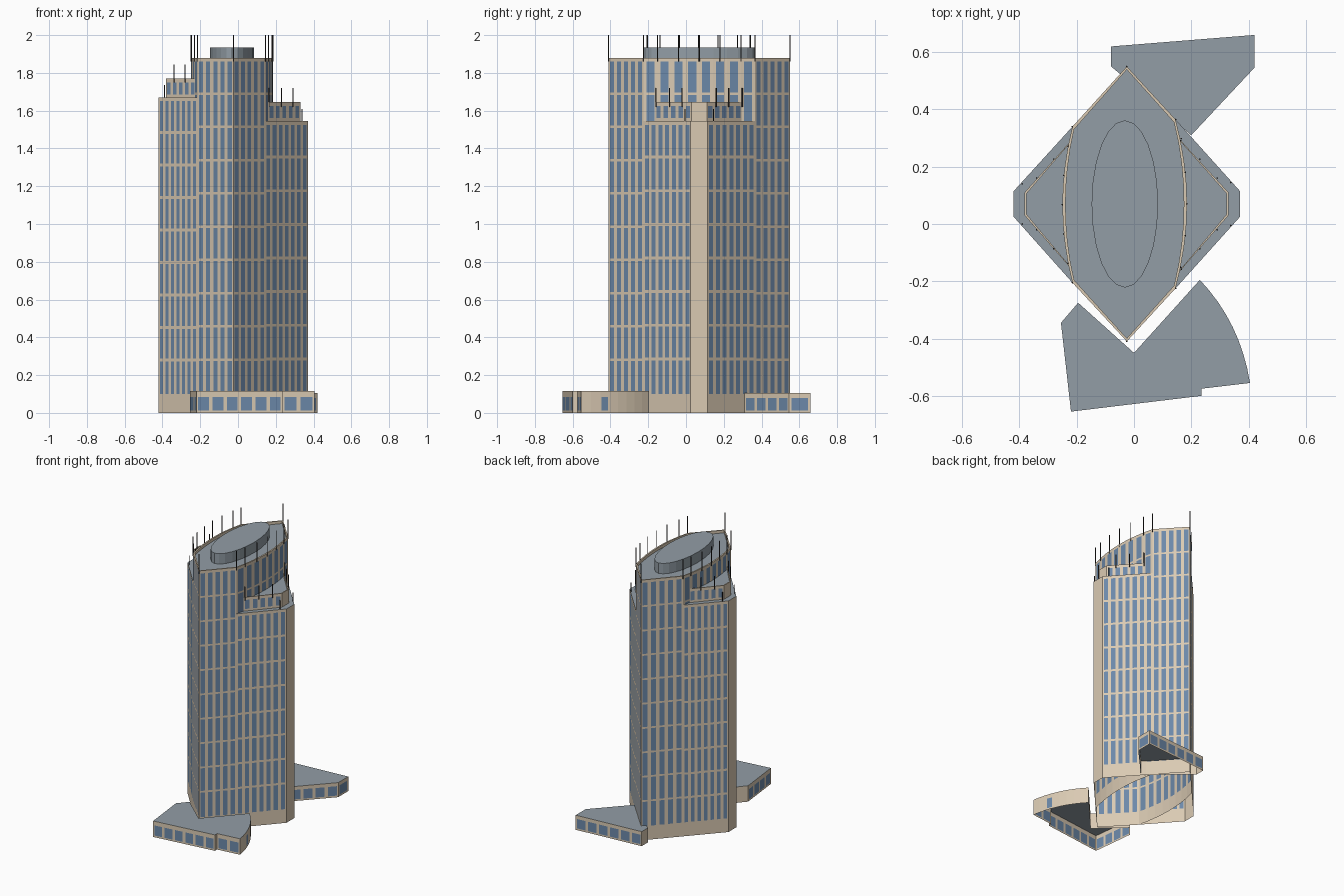
import bpy, bmesh, math
from mathutils import Matrix, Vector

cube = bpy.data.objects.get("Cube")
if cube:
    bpy.data.objects.remove(cube)


def material(name, rgb):
    m = bpy.data.materials.new(name)
    m.use_nodes = True
    m.diffuse_color = (*rgb, 1)
    m.node_tree.nodes["Principled BSDF"].inputs["Base Color"].default_value = (*rgb, 1)
    return m


MATS = [material("beige stone", (0.70, 0.59, 0.45)),
        material("blue glass", (0.15, 0.25, 0.40)),
        material("grey roof", (0.29, 0.34, 0.38)),
        material("dark metal", (0.035, 0.032, 0.03))]
STONE, GLASS, ROOF, METAL = range(4)


def finish(bm, name):
    mesh = bpy.data.meshes.new(name)
    bm.to_mesh(mesh)
    bm.free()
    for m in MATS:
        mesh.materials.append(m)
    ob = bpy.data.objects.new(name, mesh)
    bpy.context.collection.objects.link(ob)
    return ob


def face(bm, pts, mat):
    f = bm.faces.new([bm.verts.new(p) for p in pts])
    f.material_index = mat


def stops(start, end, n, fill, lead):
    """Cut positions with alternating solid and window spans."""
    out, step = [start], (end - start) / n
    for i in range(n):
        a = start + step * (i + lead * (1 - fill))
        out += [a, a + step * fill]
    return out + [end]


def block(name, pts, z0, z1, counts, sill, head, floors=1, band=0.0,
          fill=0.58, rim=0.0, closed=True):
    """Open-bottomed walls with cut windows, plus a flat or sunken roof."""
    bm = bmesh.new()
    n = len(pts)
    rows = [z0, sill]
    step = (head - sill) / floors
    for i in range(floors):
        rows += [sill + step * i + (band if i else 0), sill + step * (i + 1)]
    rows = rows[:1] + rows[2:] + [z1]
    for i in range(n if closed else n - 1):
        a, b = Vector(pts[i]), Vector(pts[(i + 1) % n])
        cols = stops(0, 1, counts[i], fill, 0.5) if counts[i] else [0, 1]
        for c in range(len(cols) - 1):
            p, q = a.lerp(b, cols[c]), a.lerp(b, cols[c + 1])
            spans = list(zip(rows, rows[1:])) if c % 2 else [(z0, z1)]
            for r, (lo, hi) in enumerate(spans):
                face(bm, [(*p, lo), (*q, lo), (*q, hi), (*p, hi)],
                     GLASS if c % 2 and r % 2 else STONE)
    if rim:
        mid = sum((Vector(p) for p in pts), Vector((0, 0))) / n
        inner = [Vector(p) + (mid - Vector(p)).normalized() * rim for p in pts]
        low = z1 - 0.02
        for i in range(n):
            j = (i + 1) % n
            p, q, s, t = pts[i], pts[j], inner[j], inner[i]
            face(bm, [(*p, z1), (*q, z1), (*s, z1), (*t, z1)], STONE)
            face(bm, [(*t, z1), (*s, z1), (*s, low), (*t, low)], STONE)
        face(bm, [(*p, low) for p in inner], ROOF)
    else:
        face(bm, [(*p, z1) for p in pts], ROOF)
    bmesh.ops.remove_doubles(bm, verts=bm.verts, dist=0.0001)
    return finish(bm, name)


# Central tower with bowed sides
def bow_right(t):
    return (0.145 + 0.04 * (1 - t * t), 0.07 + 0.295 * t)


def bow_left(t):
    return (-0.215 - 0.035 * (1 - t * t), 0.0675 + 0.2725 * t)


SEG = 8
ts = [-1 + 2 * i / SEG for i in range(SEG + 1)]
front_tip, back_tip = (-0.025, -0.41), (-0.025, 0.55)
core = [front_tip] + [bow_right(t) for t in ts] + [back_tip] + [bow_left(-t) for t in ts]
block("central_tower", core, 0, 1.88, ([5] + [1] * SEG + [5]) * 2, 0.1, 1.86,
      floors=10, band=0.013, rim=0.011)

# Side wings, lower on one side
block("left_wing", [(0.145, -0.225), (0.37, 0.025), (0.37, 0.115), (0.145, 0.365)],
      0, 1.545, [7, 0, 7], 0.1, 1.525, floors=8, band=0.015, closed=False)
block("right_wing", [(-0.215, 0.34), (-0.42, 0.115), (-0.42, 0.025), (-0.215, -0.205)],
      0, 1.67, [7, 0, 7], 0.1, 1.65, floors=9, band=0.015, closed=False)

# Set-back penthouses on the wings
block("left_penthouse", [(0.16, -0.165), (0.33, 0.03), (0.33, 0.11), (0.16, 0.295)],
      1.545, 1.645, [5, 0, 5, 0], 1.56, 1.625, rim=0.008)
block("right_penthouse", [(-0.225, 0.285), (-0.382, 0.11), (-0.382, 0.03), (-0.225, -0.15)],
      1.67, 1.77, [5, 0, 5, 0], 1.685, 1.75, rim=0.008)

# Oval plant room on the roof
bm = bmesh.new()
bmesh.ops.create_cone(bm, cap_ends=True, segments=24, radius1=1, radius2=1, depth=0.075,
                      matrix=Matrix.Translation((-0.032, 0.07, 1.8975))
                      @ Matrix.Diagonal((0.116, 0.292, 1, 1)))
for f in bm.faces:
    f.material_index = ROOF
finish(bm, "oval_plant_room")

# Front entrance building with a curved side
a, c, b = Vector((0.405, -0.555)), Vector((0.372, -0.345)), Vector((0.23, -0.195))
curve = [tuple(a.lerp(c, i / 8).lerp(c.lerp(b, i / 8), i / 8)) for i in range(9)]
front = [(-0.22, -0.655), (0.235, -0.6), (0.235, -0.575)] + curve
front += [(0, -0.45), (-0.195, -0.275), (-0.255, -0.345)]
block("front_building", front, 0, 0.115, [6, 0, 2, 0, 0, 1] + [0] * 8 + [4], 0.012, 0.085,
      fill=0.75)

# Back entrance building
back = [(-0.05, 0.525), (0.2, 0.31), (0.42, 0.545), (0.42, 0.66), (-0.08, 0.62), (-0.08, 0.55)]
block("back_building", back, 0, 0.105, [0, 4, 1, 6, 0, 0], 0.012, 0.08, fill=0.75)

# Thin masts: core rim, penthouse rims, wing corners
masts = [(front_tip, 1.86, 2.0), (back_tip, 1.86, 2.0)]
for t in (-1, -0.75, -0.375, 0, 0.375, 0.75, 1):
    masts += [(bow_right(t), 1.86, 2.0), (bow_left(t), 1.86, 2.0)]
for side in (-1, 1):
    for d in (0.055, 0.115, 0.18):
        y = 0.07 + side * (0.03 + d * 1.1)
        masts += [((0.345 - d, y), 1.62, 1.72), ((-0.395 + d, y), 1.75, 1.845)]
    masts += [((0.338, 0.07 + side * 0.075), 1.545, 1.61),
              ((-0.39, 0.07 + side * 0.07), 1.67, 1.735)]
bm = bmesh.new()
for (x, y), lo, hi in masts:
    bmesh.ops.create_cone(bm, cap_ends=True, segments=6, radius1=0.003, radius2=0.003,
                          depth=hi - lo, matrix=Matrix.Translation((x, y, (lo + hi) / 2)))
for f in bm.faces:
    f.material_index = METAL
finish(bm, "roof_masts")
